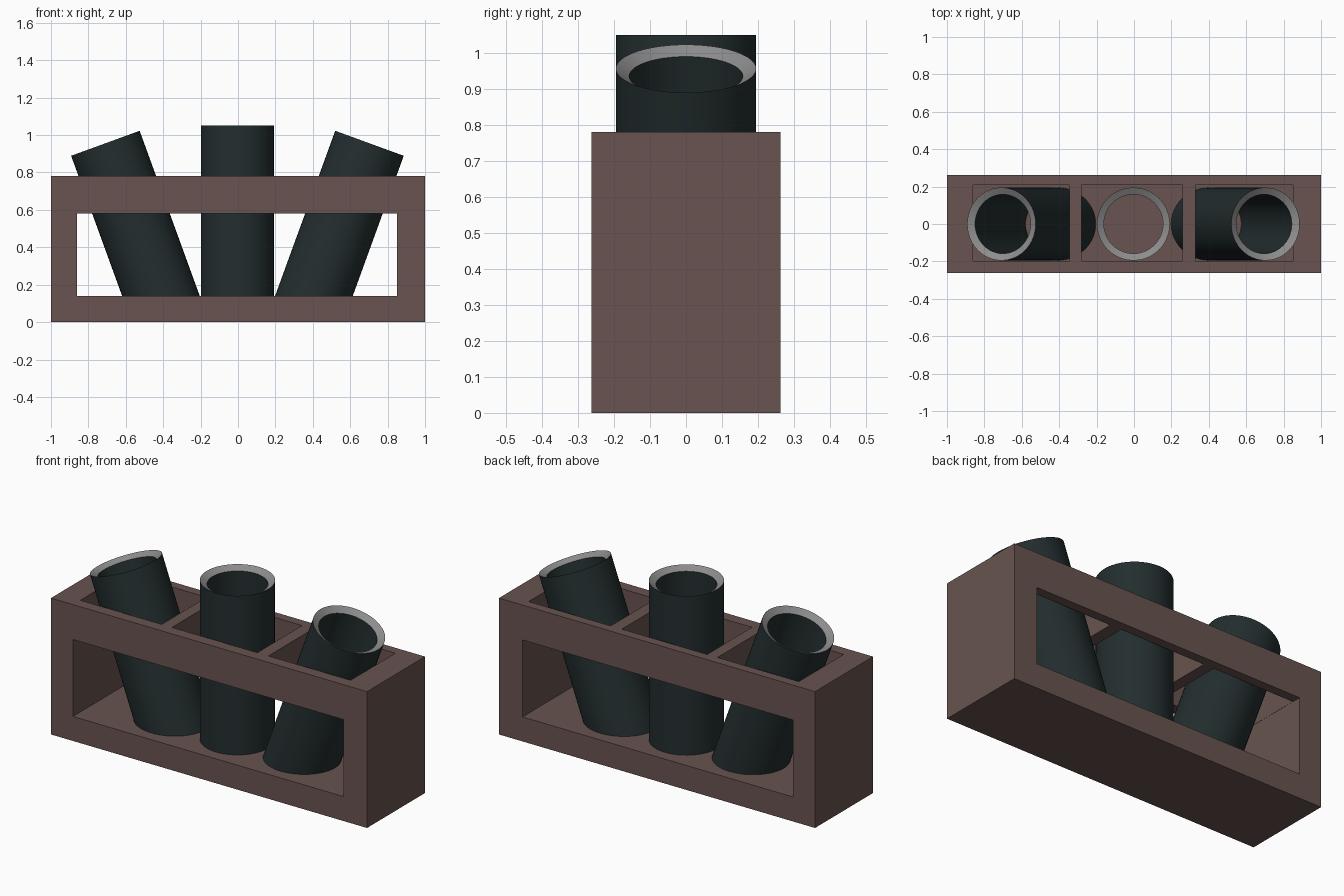
import bpy, bmesh, math
from mathutils import Matrix, Vector

if "Cube" in bpy.data.objects:
    bpy.data.objects.remove(bpy.data.objects["Cube"])


def material(name, rgb):
    m = bpy.data.materials.new(name)
    m.diffuse_color = (*rgb, 1)
    m.use_nodes = True
    m.node_tree.nodes["Principled BSDF"].inputs["Base Color"].default_value = m.diffuse_color
    return m


WOOD = material("brown_wood", (0.138, 0.088, 0.079))
DARK = material("dark_tube", (0.017, 0.027, 0.028))
RIM = material("grey_rim", (0.27, 0.265, 0.27))


def add_object(name, bm, mats):
    bmesh.ops.recalc_face_normals(bm, faces=bm.faces)
    me = bpy.data.meshes.new(name)
    bm.to_mesh(me)
    bm.free()
    ob = bpy.data.objects.new(name, me)
    bpy.context.collection.objects.link(ob)
    for m in mats:
        me.materials.append(m)
    return ob


def box(name, lo, hi):
    lo, hi = Vector(lo), Vector(hi)
    bm = bmesh.new()
    bmesh.ops.create_cube(bm, size=1)
    bmesh.ops.scale(bm, vec=hi - lo, verts=bm.verts)
    bmesh.ops.translate(bm, vec=(lo + hi) / 2, verts=bm.verts)
    return add_object(name, bm, [WOOD])


# Rack: block with a window through front and back, and three top pockets
rack = box("rack", (-1, -0.262, 0), (1, 0.262, 0.78))
cutters = [box("window_cutter", (-0.861, -0.5, 0.14), (0.851, 0.5, 0.58))]
for i, (x0, x1) in enumerate([(-0.86, -0.345), (-0.28, 0.26), (0.33, 0.85)]):
    cutters.append(box(f"pocket_cutter_{i}", (x0, -0.197, 0.5), (x1, 0.209, 1)))
for c in cutters:
    c.hide_render = True
    c.hide_set(True)
    mod = rack.modifiers.new(c.name, "BOOLEAN")
    mod.operation = "DIFFERENCE"
    mod.solver = "EXACT"
    mod.object = c


# Hollow tube, revolved wall with an inward-sloping grey rim, sunk in the base
def tube(name, top, angle, length, ro=0.195, ri=0.158, n=48):
    profile = [(ro, -length), (ro, 0), (ri, -0.022), (ri, -length)]
    bm = bmesh.new()
    rings = [[bm.verts.new((r * math.cos(2 * math.pi * k / n),
                            r * math.sin(2 * math.pi * k / n), z))
              for k in range(n)] for r, z in profile]
    for j in range(4):
        a, b = rings[j], rings[(j + 1) % 4]
        for k in range(n):
            q = (k + 1) % n
            f = bm.faces.new((a[k], a[q], b[q], b[k]))
            f.material_index = 1 if j == 1 else 0
    bm.transform(Matrix.Translation(top) @ Matrix.Rotation(angle, 4, "Y"))
    ob = add_object(name, bm, [DARK, RIM])
    bpy.ops.object.select_all(action="DESELECT")
    ob.select_set(True)
    bpy.context.view_layer.objects.active = ob
    bpy.ops.object.shade_smooth_by_angle(angle=math.radians(30))


TILT = math.radians(20)
tube("middle_tube", (-0.003, 0, 1.05), 0, 0.98)
for name, s in (("left_tube", -1), ("right_tube", 1)):
    tube(name, (-0.003 + s * 0.706, 0, 0.956), s * TILT, (0.956 - 0.072) / math.cos(TILT))
